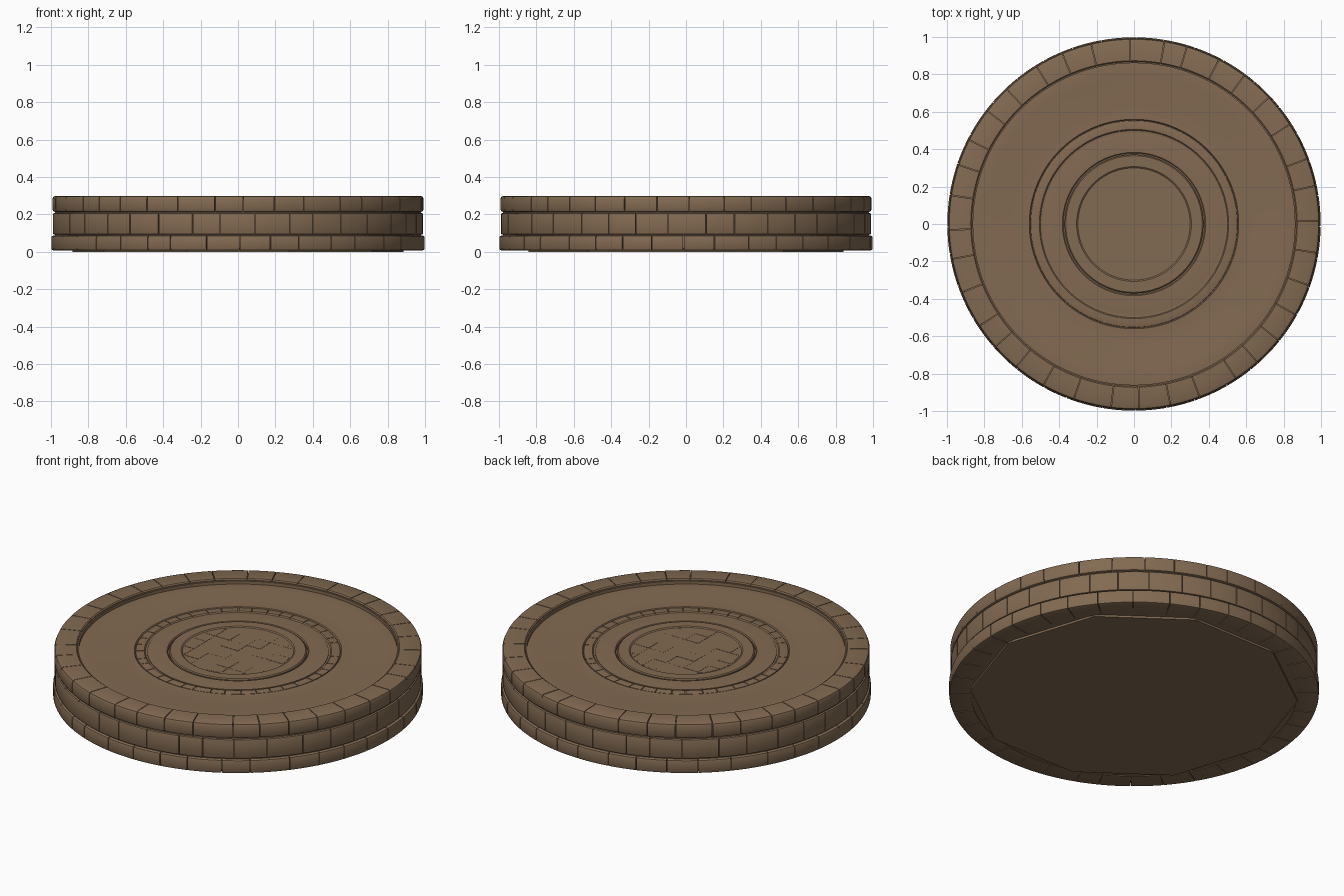
import bpy, bmesh, math, random
from math import sin, cos, pi

if "Cube" in bpy.data.objects:
    bpy.data.objects.remove(bpy.data.objects["Cube"])

random.seed(4)
stone = bpy.data.materials.new("brown_stone")
stone.diffuse_color = (0.225, 0.145, 0.084, 1)
stone.use_nodes = True
stone.node_tree.nodes["Principled BSDF"].inputs["Base Color"].default_value = stone.diffuse_color


def finish(name, bm):
    bmesh.ops.remove_doubles(bm, verts=bm.verts, dist=1e-5)
    bmesh.ops.recalc_face_normals(bm, faces=bm.faces)
    me = bpy.data.meshes.new(name)
    bm.to_mesh(me)
    bm.free()
    me.materials.append(stone)
    ob = bpy.data.objects.new(name, me)
    bpy.context.collection.objects.link(ob)
    bpy.ops.object.select_all(action='DESELECT')
    ob.select_set(True)
    bpy.context.view_layer.objects.active = ob
    bpy.ops.object.shade_smooth_by_angle(angle=math.radians(35))
    return ob


def lathe(name, profile, n=128):
    """Spin an open (r, z) profile that begins and ends on the axis."""
    bm = bmesh.new()
    rows = [[bm.verts.new((r * cos(2 * pi * i / n), r * sin(2 * pi * i / n), z))
             for i in range(n)] for r, z in profile]
    for a, b in zip(rows, rows[1:]):
        for i in range(n):
            j = (i + 1) % n
            bm.faces.new((a[i], a[j], b[j], b[i]))
    bm.faces.new(rows[0])
    bm.faces.new(rows[-1])
    return finish(name, bm)


def block_ring(name, r0, r1, z0, z1, n, gap, bevel, phase=0.0, steps=5):
    """Ring of curved stone blocks with narrow joints and rounded outer edges."""
    bm = bmesh.new()
    b = bevel
    prof = [(r0, z0), (r1 - b, z0), (r1 - b * .3, z0 + b * .3), (r1, z0 + b),
            (r1, z1 - b), (r1 - b * .3, z1 - b * .3), (r1 - b, z1),
            (r0 + .006, z1), (r0, z1 - .006)]
    cuts = [2 * pi * (i + phase + random.uniform(-.15, .15)) / n for i in range(n)]
    cuts.append(cuts[0] + 2 * pi)
    for a0, a1 in zip(cuts, cuts[1:]):
        a0, a1 = a0 + gap / r1 / 2, a1 - gap / r1 / 2
        rows = []
        for s in range(steps + 1):
            a = a0 + (a1 - a0) * s / steps
            rows.append([bm.verts.new((r * cos(a), r * sin(a), z)) for r, z in prof])
        m = len(prof)
        for p, q in zip(rows, rows[1:]):
            for k in range(m):
                bm.faces.new((p[k], p[(k + 1) % m], q[(k + 1) % m], q[k]))
        bm.faces.new(rows[0])
        bm.faces.new(rows[-1])
    return finish(name, bm)


# Solid core with the dished, ringed upper floor
lathe("core", [(.93, .012), (.978, .02), (.978, .285), (.965, .29), (.86, .29), (.86, .272),
               (.80, .275), (.78, .273), (.67, .276), (.65, .274),
               (.56, .277), (.555, .270), (.50, .270), (.49, .268), (.38, .268),
               (.38, .262), (.28, .262)])

# Three tiers of edge stones
block_ring("lower_tier", .88, .998, .008, .087, 36, .004, .010)
block_ring("middle_tier", .90, .990, .092, .207, 36, .004, .008, .5)
block_ring("upper_tier", .867, .992, .212, .30, 36, .004, .016, .2)

# Inner rings of the floor
block_ring("joint_ring", .50, .553, .26, .276, 40, .004, .004)
lathe("flat_ring", [(.49, .26), (.49, .272), (.45, .275), (.383, .275), (.378, .27), (.378, .26)])
lathe("raised_ring", [(.30, .262), (.371, .262), (.371, .274), (.365, .279),
                      (.307, .279), (.30, .274)])

# Centre paving: a disc cut into tiles with thin joints
bm = bmesh.new()
bmesh.ops.create_circle(bm, cap_ends=True, segments=96, radius=.293)
for axis in (0, 1):
    for c in (-.21, -.115, 0.0, .085, .185):
        co, no = [0, 0, 0], [0, 0, 0]
        co[axis], no[axis] = c, 1
        bmesh.ops.bisect_plane(bm, geom=bm.verts[:] + bm.edges[:] + bm.faces[:],
                               plane_co=co, plane_no=no)
bmesh.ops.split_edges(bm, edges=[e for e in bm.edges if len(e.link_faces) == 2])
for f in bm.faces[:]:
    h = .274 + random.uniform(-.0015, .0015)
    mid = f.calc_center_median()
    for v in f.verts:
        d = v.co - mid
        v.co = mid + d * (1 - .0015 / max(d.length, .01))
        v.co.z = .26
    top = bmesh.ops.extrude_face_region(bm, geom=[f])['geom']
    for v in (g for g in top if isinstance(g, bmesh.types.BMVert)):
        v.co.z = h
finish("centre_tiles", bm)

# Ten-sided underside plate
lathe("underside_plate", [(.885, .0), (.885, .02)], 10)
